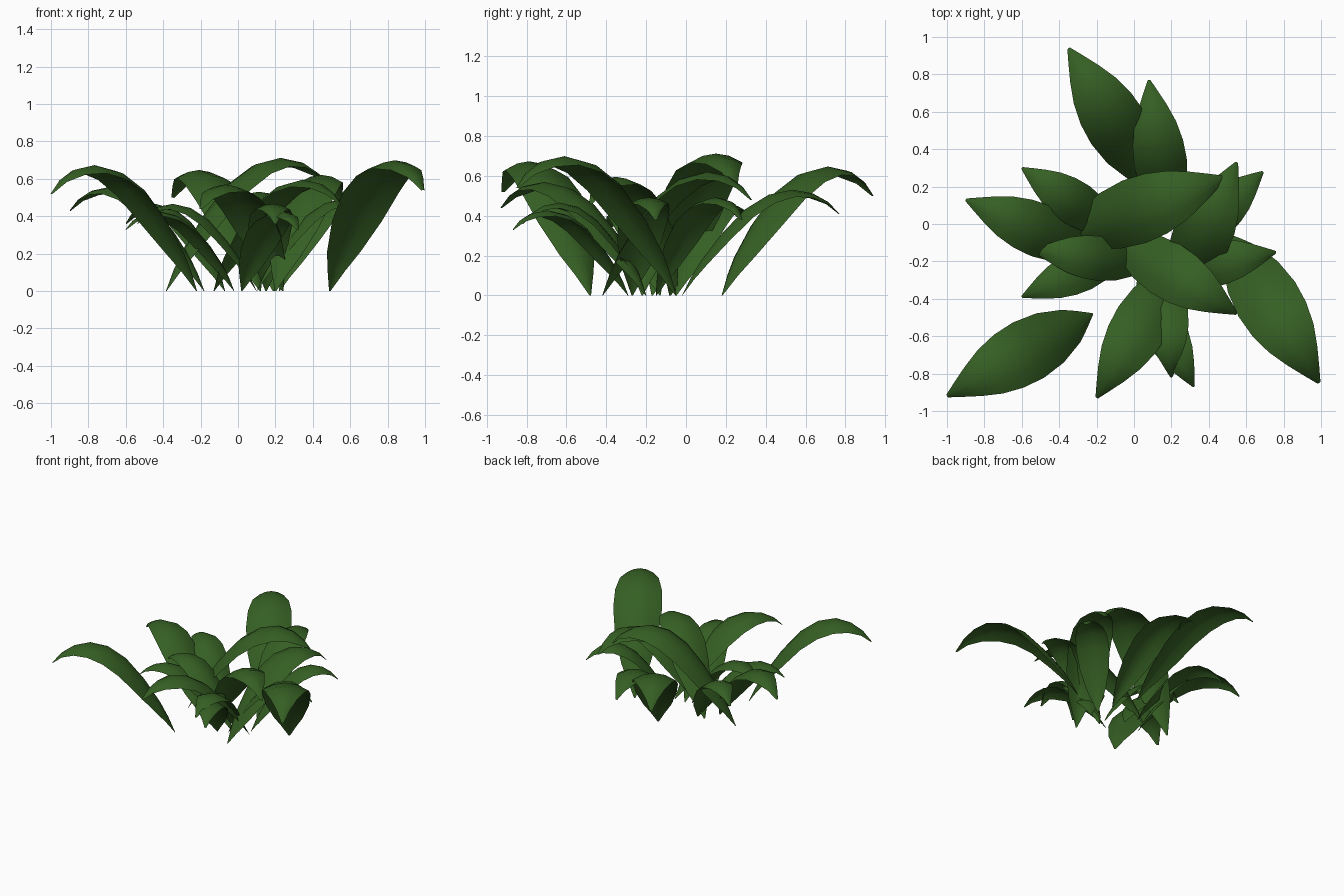
import bpy
from mathutils import Vector

if "Cube" in bpy.data.objects:
    bpy.data.objects.remove(bpy.data.objects["Cube"])

green = bpy.data.materials.new("leaf_green")
green.diffuse_color = (0.036, 0.115, 0.017, 1)
green.use_nodes = True
green.node_tree.nodes["Principled BSDF"].inputs["Base Color"].default_value = green.diffuse_color

# Arching leaf midrib: distance along run, height, half width (all per unit of run)
RIB = [(0, 0, 0.005), (0.055, 0.12, 0.058), (0.12, 0.235, 0.110), (0.25, 0.42, 0.165),
       (0.40, 0.59, 0.186), (0.55, 0.69, 0.178), (0.70, 0.725, 0.148),
       (0.83, 0.70, 0.100), (0.93, 0.64, 0.05), (1, 0.56, 0.01)]
DROOP = 0.32
COLS = (-1, -0.5, 0, 0.5, 1)

# Each leaf: base x, base y, tip x, tip y, tip z
LEAVES = [
    (0.12, 0.18, -0.35, 0.94, 0.50),
    (0.19, -0.02, 0.08, 0.77, 0.41),
    (-0.07, -0.05, -0.60, 0.30, 0.36),
    (-0.18, -0.17, -0.90, 0.13, 0.43),
    (-0.385, -0.08, 0.49, 0.25, 0.55),
    (0.20, -0.42, 0.55, 0.33, 0.48),
    (-0.22, -0.48, -1.00, -0.92, 0.52),
    (0.49, -0.05, 0.99, -0.85, 0.54),
    (0.10, -0.22, -0.54, -0.14, 0.36),
    (-0.02, -0.13, -0.60, -0.39, 0.33),
    (0.24, -0.20, -0.20, -0.93, 0.44),
    (0.15, -0.20, 0.20, -0.82, 0.36),
    (0.02, -0.29, 0.32, -0.87, 0.33),
    (-0.13, -0.05, 0.55, -0.48, 0.46),
    (0.22, -0.15, 0.69, 0.28, 0.38),
    (0.10, -0.27, 0.76, -0.15, 0.38),
]


def make_leaf(bx, by, tx, ty, tz):
    base = Vector((bx, by, 0))
    flat = Vector((tx - bx, ty - by, 0))
    run = flat.length
    out = flat.normalized()
    side = Vector((-out.y, out.x, 0))
    rise = tz / RIB[-1][1]
    wide = (run + rise) / 2
    rib = [base + out * d * run + Vector((0, 0, h * rise)) for d, h, w in RIB]
    verts, faces = [], []
    n = len(COLS)
    for i, p in enumerate(rib):
        tangent = (rib[min(i + 1, len(rib) - 1)] - rib[max(i - 1, 0)]).normalized()
        normal = tangent.cross(side)
        w = RIB[i][2] * wide
        for u in COLS:
            v = p + side * w * u - normal * DROOP * w * u * u
            v.z = max(v.z, 0)
            verts.append(v)
    for i in range(len(rib) - 1):
        for j in range(n - 1):
            a = i * n + j
            faces.append((a, a + n, a + n + 1, a + 1))
    mesh = bpy.data.meshes.new("leaf")
    mesh.from_pydata(verts, [], faces)
    mesh.update()
    mesh.materials.append(green)
    mesh.polygons.foreach_set("use_smooth", [True] * len(mesh.polygons))
    # blade tops face upwards
    if sum(p.normal.z * p.area for p in mesh.polygons) < 0:
        mesh.flip_normals()
    obj = bpy.data.objects.new("leaf", mesh)
    bpy.context.collection.objects.link(obj)


for leaf in LEAVES:
    make_leaf(*leaf)
